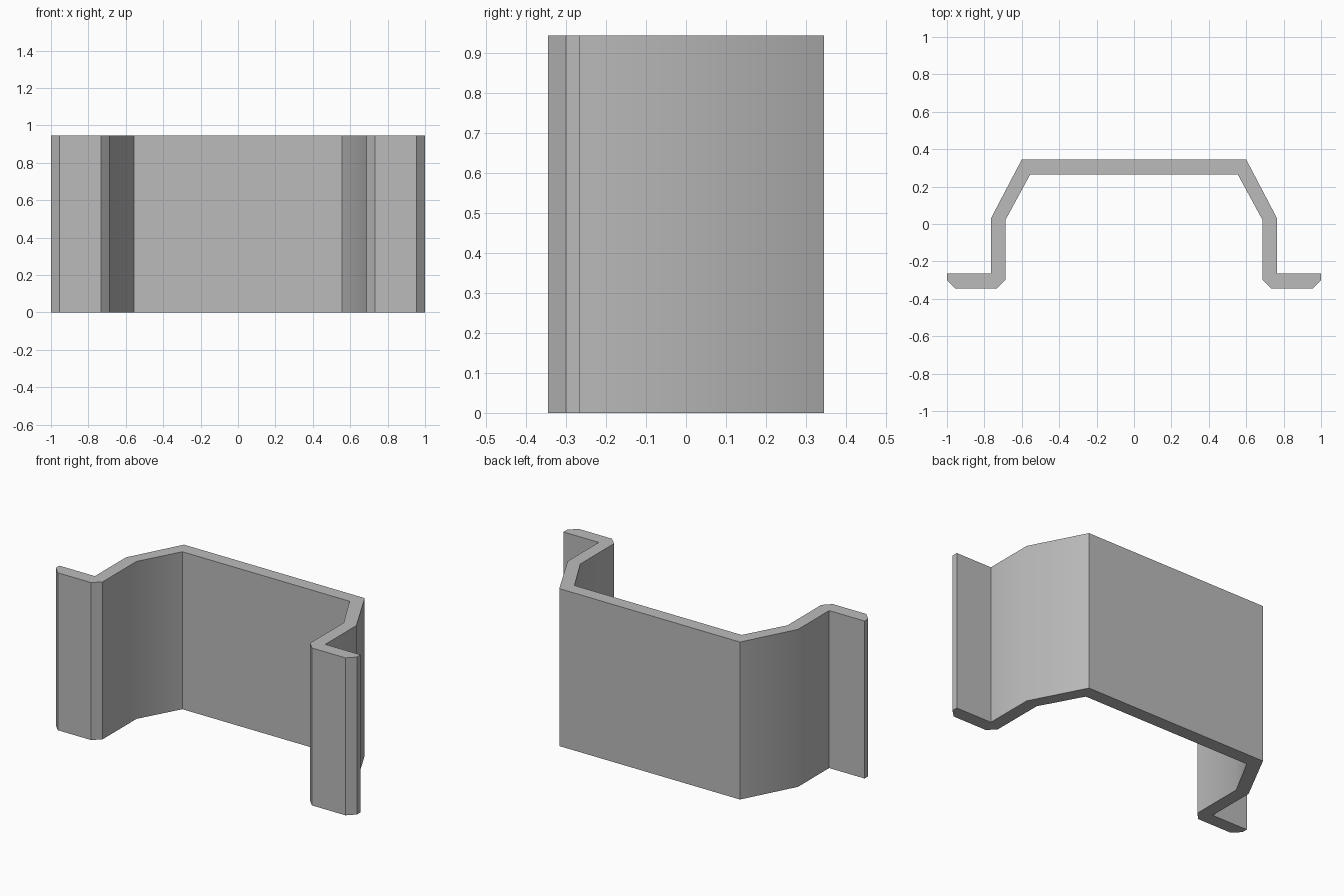
import bpy, bmesh, math

cube = bpy.data.objects.get("Cube")
if cube:
    bpy.data.objects.remove(cube, do_unlink=True)

HEIGHT = 0.945

# One plain grey material
grey = bpy.data.materials.new("plain_grey")
grey.use_nodes = True
colour = (0.5, 0.5, 0.5, 1)
grey.diffuse_color = colour
grey.node_tree.nodes["Principled BSDF"].inputs["Base Color"].default_value = colour

# Left half of the cross-section, from the back wall round the flange to the inside
half = [(0.6, 0.345), (0.765, 0.03), (0.765, -0.265), (1, -0.265), (1, -0.3),
        (0.955, -0.345), (0.733, -0.345), (0.688, -0.3), (0.688, 0.02), (0.555, 0.265)]
outline = half + [(-x, y) for x, y in reversed(half)]

# Extrude the mirrored cross-section upwards
bm = bmesh.new()
base = bm.faces.new([bm.verts.new((x, y, 0)) for x, y in outline])
top = bmesh.ops.extrude_face_region(bm, geom=[base], use_keep_orig=True)["geom"]
bmesh.ops.translate(bm, vec=(0, 0, HEIGHT),
                    verts=[g for g in top if isinstance(g, bmesh.types.BMVert)])
bmesh.ops.recalc_face_normals(bm, faces=bm.faces)
mesh = bpy.data.meshes.new("channel_bracket")
bm.to_mesh(mesh)
bm.free()
mesh.materials.append(grey)

bracket = bpy.data.objects.new("channel_bracket", mesh)
bpy.context.collection.objects.link(bracket)

# Smooth only the gentle side bends
bpy.ops.object.select_all(action="DESELECT")
bracket.select_set(True)
bpy.context.view_layer.objects.active = bracket
bpy.ops.object.shade_smooth_by_angle(angle=math.radians(35))
